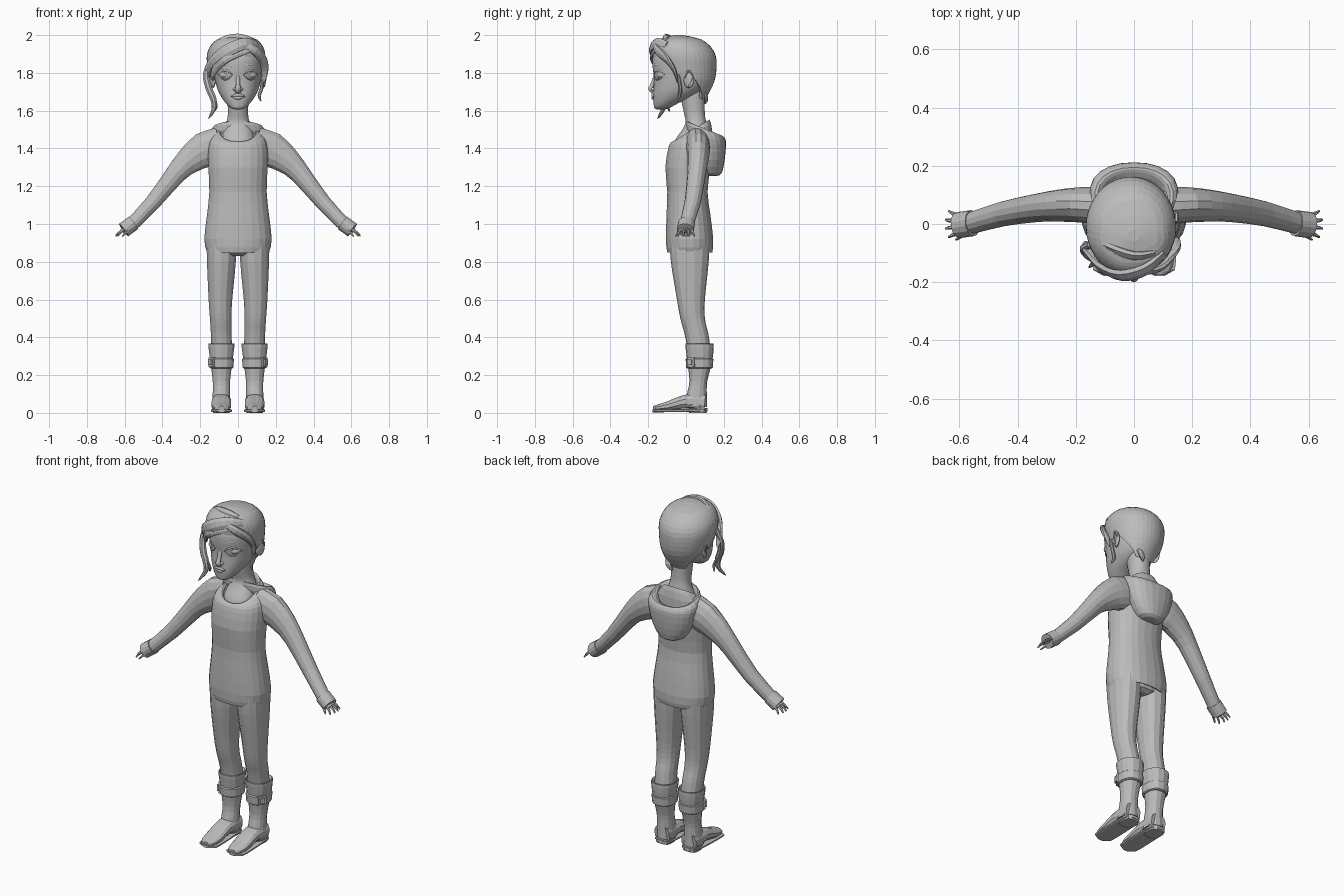
import bpy, bmesh, math
from mathutils import Vector

cube = bpy.data.objects.get("Cube")
if cube:
    bpy.data.objects.remove(cube)

shade = (0.5, 0.5, 0.5, 1)
grey = bpy.data.materials.new("plain grey")
grey.use_nodes = True
grey.diffuse_color = shade
grey.node_tree.nodes["Principled BSDF"].inputs["Base Color"].default_value = shade
ACROSS, DEPTH, UP = Vector((1, 0, 0)), Vector((0, 1, 0)), Vector((0, 0, 1))
OUTWARD = Vector((0, -1, .3))


def finish(name, bm, mirror=False, smooth=False):
    bmesh.ops.recalc_face_normals(bm, faces=bm.faces)
    mesh = bpy.data.meshes.new(name)
    bm.to_mesh(mesh)
    bm.free()
    mesh.materials.append(grey)
    for face in mesh.polygons:
        face.use_smooth = smooth
    part = bpy.data.objects.new(name, mesh)
    bpy.context.collection.objects.link(part)
    if mirror:
        part.modifiers.new("mirror", 'MIRROR')
    return part


def spline(rows, steps):
    """Catmull-Rom resampling of equal-length tuples."""
    out = []
    for i in range(len(rows) - 1):
        before, after = rows[max(i - 1, 0)], rows[min(i + 2, len(rows) - 1)]
        for k in range(steps):
            t = k / steps
            out.append([b + t / 2 * (c - a + t * (2*a - 5*b + 4*c - d + t * (3*(b - c) + d - a)))
                        for a, b, c, d in zip(before, rows[i], rows[i + 1], after)])
    return out + [list(rows[-1])]


def skin(rings, caps=True):
    bm = bmesh.new()
    loops = [[bm.verts.new(p) for p in ring] for ring in rings]
    count = len(loops[0])
    for low, high in zip(loops, loops[1:]):
        for i in range(count):
            j = (i + 1) % count
            bm.faces.new((low[i], low[j], high[j], high[i]))
    bm.faces.new(loops[0])
    if caps:
        bm.faces.new(loops[-1])
    return bm


def oval(sides, power):
    def soften(value):
        return math.copysign(abs(value) ** power, value)
    angles = [math.tau * (i + .5) / sides for i in range(sides)]
    return [(soften(math.cos(a)), soften(math.sin(a))) for a in angles]


def ring(z, wide, front, back, x=0, tilt=0):
    return z, wide, front, back, x, tilt


def stack(name, rows, sides=20, steps=2, power=.9, **options):
    """Upright form through horizontal rings."""
    rings = []
    for z, wide, front, back, x, tilt in spline(rows, steps):
        middle, deep = (front + back) / 2, (back - front) / 2
        rings.append([(x + wide * c, middle + deep * s, z + tilt * deep * s) for c, s in oval(sides, power)])
    return finish(name, skin(rings), **options)


def tube(name, path, wide, thick, ref, sides=8, steps=3, power=1, **options):
    """Form along a path; wide and thick are rules of the distance along it."""
    points = [Vector(p) for p in spline(path, steps)]
    last = len(points) - 1
    rings = []
    for i, point in enumerate(points):
        along = (points[min(i + 1, last)] - points[max(i - 1, 0)]).normalized()
        v = (ref - along * ref.dot(along)).normalized()
        u = along.cross(v)
        rings.append([point + u * wide(i / last) * c + v * thick(i / last) * s for c, s in oval(sides, power)])
    return finish(name, skin(rings), **options)


def lock(name, path, wide, ref=OUTWARD, flat=.55):
    """Hair strand that swells and then tapers to a point."""
    def swell(t):
        return wide * (math.sin(math.pi * (.15 + .84 * t)) ** .7 + .05)
    tube(name, path, swell, lambda t: flat * swell(t), ref)


def face_front(x):
    return -.015 - .16 * math.sqrt(1 - (x / .13) ** 2)


def arc(name, start, end, z, rise, thick, mirror=True):
    """Bowed strip lying on the face."""
    path = []
    for i in range(7):
        x = start + (end - start) * i / 6
        path.append((x, face_front(x), z + rise * math.sin(math.pi * i / 6)))
    def size(t):
        return thick * (.2 + math.sin(math.pi * t))
    tube(name, path, size, size, DEPTH, steps=2, mirror=mirror, smooth=True)


def solid(name, make, centre, size, turn=0, **options):
    """Scaled and turned primitive, mirrored to both sides."""
    bm = bmesh.new()
    make(bm)
    bmesh.ops.scale(bm, vec=size, verts=bm.verts)
    spin = Vector((math.cos(turn), math.sin(turn), 0))
    side = UP.cross(spin)
    for v in bm.verts:
        v.co = Vector(centre) + spin * v.co.x + side * v.co.y + UP * v.co.z
    finish(name, bm, mirror=True, **options)


def globe(bm):
    bmesh.ops.create_uvsphere(bm, u_segments=16, v_segments=10, radius=1)


def box(bm):
    bmesh.ops.create_cube(bm, size=1)


# Sweater with a scooped neckline, sleeves, cuffs and hood
stack("sweater", [ring(.87, .15, -.08, .12), ring(.85, .165, -.1, .14), ring(.92, .18, -.107, .145),
                  ring(1.05, .165, -.104, .13), ring(1.17, .153, -.1, .115), ring(1.3, .158, -.11, .13),
                  ring(1.4, .158, -.095, .14), ring(1.46, .142, -.083, .14, tilt=.28),
                  ring(1.495, .1, -.07, .125, tilt=.6), ring(1.48, .09, -.06, .11, tilt=.6)], sides=24)
tube("sleeve", [(.09, .06, 1.42), (.18, .066, 1.39), (.26, .063, 1.335), (.33, .056, 1.265), (.45, .035, 1.115),
                (.57, 0, .99)],
     lambda t: .037 + .06 * min(1, 1.25 - 1.25 * t) ** 1.7, lambda t: .037 + .03 * (1 - t),
     DEPTH, sides=14, steps=2, mirror=True)
tube("cuff", [(.555, .003, 1.005), (.605, -.004, .968)], lambda t: .042, lambda t: .045,
     DEPTH, sides=14, mirror=True)
stack("hood", [ring(1.255, .03, .12, .165), ring(1.27, .075, .07, .19), ring(1.34, .12, .05, .205),
               ring(1.42, .145, .03, .212), ring(1.475, .152, 0, .208, tilt=-.25),
               ring(1.505, .135, 0, .195, tilt=-.4), ring(1.495, .115, .01, .178, tilt=-.4),
               ring(1.44, .09, .03, .15)], sides=22)

# Hands: palm, four fingers and a thumb
tube("palm", [(.59, 0, .98), (.615, 0, .963)], lambda t: .013, lambda t: .034, DEPTH, mirror=True)
for i, reach in enumerate((.64, .65, .65, .64)):
    y = .025 * i - .038
    tube("finger_%d" % (i + 1), [(.605, y * .8, .97), (reach - .015, y, .952), (reach - .003, y * 1.2, .935)],
         lambda t: .009 - .005 * t, lambda t: .009 - .005 * t, DEPTH, sides=6, steps=2, mirror=True)
tube("thumb", [(.585, -.035, .965), (.612, -.054, .935)], lambda t: .01 - .006 * t, lambda t: .01 - .006 * t,
     DEPTH, sides=6, mirror=True)

# Trousers
stack("trouser_hips", [ring(.83, .05, -.03, .07), ring(.845, .14, -.075, .115), ring(.95, .155, -.085, .125)])
stack("trouser_leg", [ring(.92, .08, -.085, .125, .088), ring(.8, .078, -.08, .12, .088),
                      ring(.6, .064, -.048, .1, .093), ring(.5, .058, -.03, .1, .092),
                      ring(.42, .056, -.008, .118, .089), ring(.34, .056, .008, .13, .086)],
      sides=14, steps=3, mirror=True)

# Boots: shaft, strap, buckle, foot, sole and heel
leg = .088
stack("boot_shaft", [ring(.35, .055, .01, .13, leg), ring(.366, .071, -.004, .146, leg),
                     ring(.28, .061, .006, .14, leg), ring(.17, .047, .018, .113, leg),
                     ring(.1, .047, .005, .11, leg), ring(.03, .05, -.01, .112, leg)], sides=14, steps=3, mirror=True)
stack("boot_strap", [ring(z, .068 - pinch, pinch - .002, .145 - pinch, leg)
                     for z, pinch in ((.235, .01), (.24, .003), (.285, 0), (.29, .006))],
      sides=14, steps=1, mirror=True)
for name, out, high in (("buckle", 0, .05), ("buckle_pin", .006, .03)):
    solid(name, box, (.137 + out, .028 - out, .268), (high * .9, .018, high), math.radians(55))
tube("boot_foot", [(leg, .1, .055), (leg, 0, .06), (leg, -.1, .035), (leg, -.174, .024)],
     lambda t: (.047 + .008 * t) * (1.08 - t ** 6) ** .5, lambda t: .05 - .038 * t,
     UP, sides=12, steps=4, power=.8, mirror=True)
tube("sole", [(leg, .114, .016), (leg, -.03, .012), (leg, -.178, .011)],
     lambda t: (.05 + .006 * t) * (1.1 - (2 * t - 1) ** 8) ** .5, lambda t: .008,
     UP, sides=12, steps=5, power=.5, mirror=True)
stack("heel", [ring(.025, .048, .012, .114, leg), ring(0, .045, .016, .11, leg)],
      steps=1, sides=12, power=.6, mirror=True)

# Neck and head
stack("neck", [ring(1.38, .1, -.06, .1), ring(1.44, .092, -.06, .11), ring(1.5, .077, -.02, .11),
               ring(1.54, .062, -.003, .107), ring(1.59, .054, -.012, .1), ring(1.72, .06, -.04, .1)],
      steps=3, smooth=True)
stack("head", [ring(1.607, .018, -.155, -.115), ring(1.615, .04, -.168, -.085), ring(1.64, .065, -.172, -.04),
               ring(1.67, .087, -.175, .03), ring(1.71, .108, -.173, .09), ring(1.77, .123, -.17, .13),
               ring(1.84, .13, -.178, .138), ring(1.9, .125, -.17, .125), ring(1.96, .08, -.11, .07),
               ring(1.975, .03, -.05, 0)], sides=28, steps=3, smooth=True)
tube("nose", [(0, -.158, 1.8), (0, -.18, 1.735), (0, -.187, 1.716), (0, -.172, 1.703)],
     lambda t: .008 + .008 * t, lambda t: .009 + .009 * t, ACROSS, sides=10, smooth=True)
solid("nostril", globe, (.016, -.172, 1.714), (.01, .014, .009), smooth=True)
arc("upper_lip", -.036, .036, 1.675, .007, .008, mirror=False)
arc("lower_lip", -.03, .03, 1.674, -.007, .008, mirror=False)

# Eyes, lids, brows and ears
solid("eye", globe, (.066, -.119, 1.79), (.035, .037, .025), smooth=True)
arc("upper_lid", .03, .105, 1.788, .026, .006)
arc("lower_lid", .032, .103, 1.788, -.023, .004)
arc("eyebrow", .024, .11, 1.826, .017, .007)
solid("ear", globe, (.133, .015, 1.765), (.012, .03, .045), -.35, smooth=True)
tube("ear_rim", [(.133, -.01, 1.775), (.145, .012, 1.81), (.146, .036, 1.78), (.136, .01, 1.728)],
     lambda t: .007, lambda t: .007, ACROSS, sides=6, mirror=True)


def lookup(table, t):
    for a, b in zip(table, table[1:]):
        if t <= b[0]:
            k = (t - a[0]) / (b[0] - a[0])
            return [p + (q - p) * k for p, q in zip(a, b)]
    return table[-1]


# Hair cap: a shell whose lower edge follows the hairline from front to nape
shape = spline([ring(1.64, .07, 0, .09), ring(1.7, .1, -.06, .125), ring(1.76, .134, -.13, .152, -.005),
                ring(1.83, .15, -.168, .162, -.01), ring(1.89, .155, -.18, .158, -.01),
                ring(1.94, .14, -.175, .13, -.008), ring(1.98, .1, -.14, .075, -.005),
                ring(2, .02, -.06, -.02)], 5)
hairline = [(0, 1.9), (.28, 1.865), (.4, 1.76), (.46, 1.76), (.53, 1.805), (.62, 1.74), (.75, 1.66), (1, 1.65)]
columns, levels = 40, 14
rings = []
for k in range(levels + 1):
    rings.append([])
    for i in range(columns):
        angle = math.tau * i / columns
        low = lookup(hairline, 1 - abs(2 * i / columns - 1))[1]
        z = 2 - (2 - low) * (k / levels) ** 1.4
        _, wide, front, back, x, _ = lookup(shape, z)
        y = (front + back) / 2 - (back - front) / 2 * math.cos(angle)
        rings[-1].append((x + wide * math.sin(angle), y, z))
hair = finish("hair_cap", skin(rings, caps=False))
shell = hair.modifiers.new("thickness", 'SOLIDIFY')
shell.thickness, shell.offset = .022, -1

# Swept fringe and loose locks
lock("fringe_upper", [(.1, -.1, 1.945), (.04, -.155, 1.955), (-.04, -.175, 1.925), (-.11, -.145, 1.875),
                      (-.155, -.09, 1.82), (-.165, -.06, 1.76)], .035)
lock("fringe_lower", [(.075, -.155, 1.93), (-.05, -.177, 1.885), (-.11, -.142, 1.835), (-.142, -.1, 1.77)], .025)
lock("fringe_left", [(.04, -.165, 1.945), (.09, -.15, 1.918), (.13, -.1, 1.87), (.142, -.06, 1.81),
                     (.136, -.045, 1.75)], .025)
lock("crown_lock", [(.07, -.1, 1.97), (0, -.11, 1.98), (-.08, -.08, 1.96), (-.14, -.03, 1.9),
                    (-.155, .02, 1.84)], .03)
lock("side_lock", [(-.15, -.07, 1.86), (-.17, -.085, 1.79), (-.155, -.105, 1.72), (-.13, -.115, 1.66),
                   (-.128, -.12, 1.61), (-.155, -.15, 1.558)], .018, DEPTH, 1)
lock("side_wisp", [(-.14, -.1, 1.68), (-.115, -.1, 1.63), (-.125, -.085, 1.595)], .008, DEPTH, 1)
lock("left_wisp", [(.13, -.04, 1.79), (.125, -.03, 1.72), (.112, -.035, 1.68), (.122, -.045, 1.65)], .01, DEPTH, 1)
lock("nape_lock", [(.05, .09, 1.72), (.04, .108, 1.67), (.02, .1, 1.635)], .018, DEPTH)
